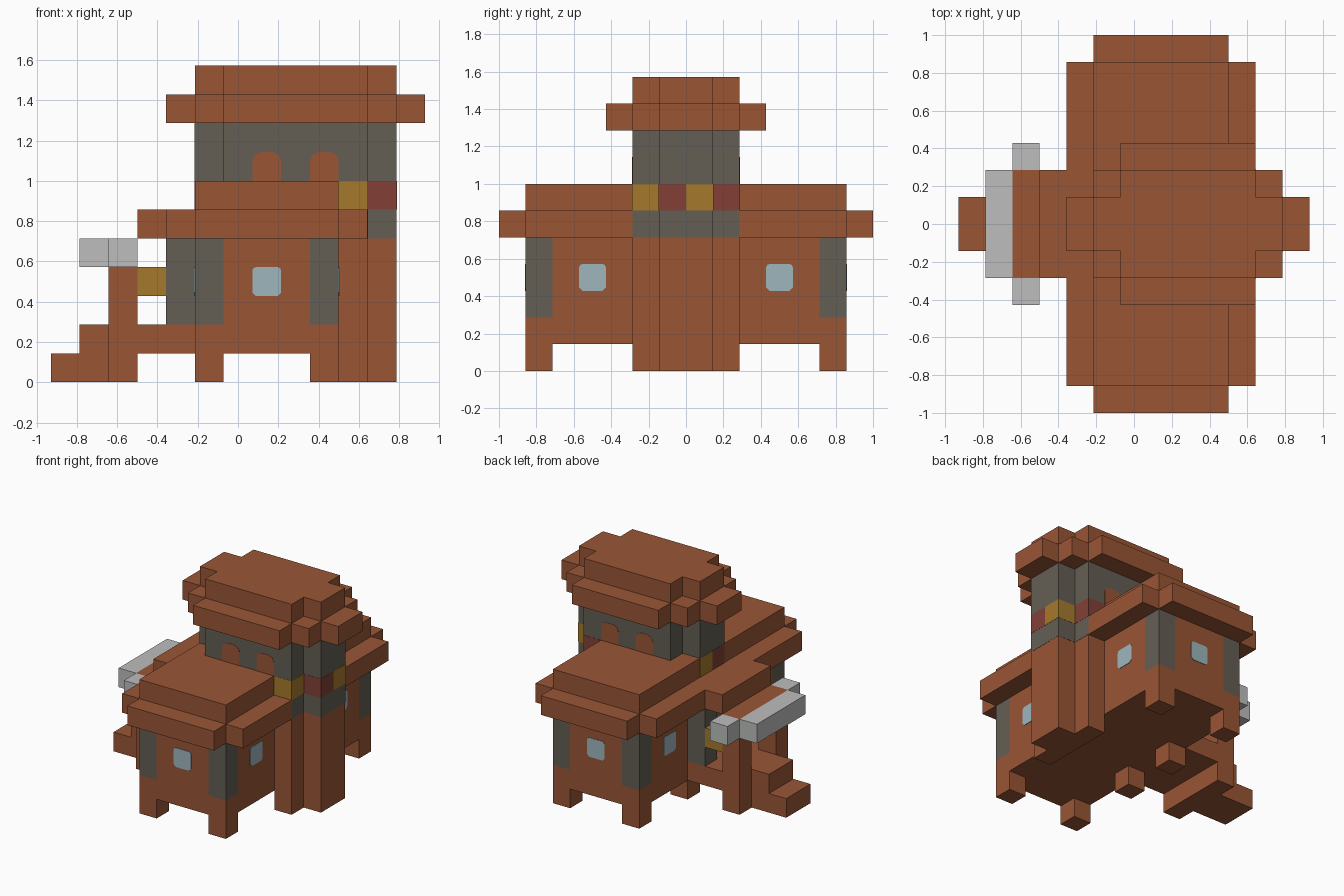
import bpy, bmesh
from mathutils import Vector

cube = bpy.data.objects.get("Cube")
if cube:
    bpy.data.objects.remove(cube)

U = 1 / 7                       # one block
MID = Vector((6.5, 7, 0))       # block coordinates of the model's centre


def material(name, rgb):
    m = bpy.data.materials.new(name)
    m.use_nodes = True
    m.diffuse_color = (*rgb, 1)
    m.node_tree.nodes["Principled BSDF"].inputs["Base Color"].default_value = (*rgb, 1)
    return m


BROWN = material("brown clay", (0.32, 0.092, 0.036))
STONE = material("dark stone", (0.127, 0.112, 0.089))
GOLD = material("gold", (0.376, 0.195, 0.025))
RED = material("dull red", (0.223, 0.051, 0.037))
GLASS = material("pale blue", (0.342, 0.468, 0.515))
STEEL = material("light grey", (0.503, 0.515, 0.503))


def prism(name, mat, outline, direction):
    """Extrude a flat outline, given in block coordinates, along a direction."""
    bm = bmesh.new()
    face = bm.faces.new([bm.verts.new((Vector(p) - MID) * U) for p in outline])
    new = bmesh.ops.extrude_face_region(bm, geom=[face])["geom"]
    verts = [v for v in new if isinstance(v, bmesh.types.BMVert)]
    bmesh.ops.translate(bm, verts=verts, vec=Vector(direction) * U)
    bmesh.ops.recalc_face_normals(bm, faces=bm.faces)
    mesh = bpy.data.meshes.new(name)
    bm.to_mesh(mesh)
    bm.free()
    mesh.materials.append(mat)
    obj = bpy.data.objects.new(name, mesh)
    bpy.context.collection.objects.link(obj)
    return obj


def stepped(name, mat, x, y, z, steps=0, grow=0.0):
    """Block whose four corners are cut back in a staircase of unit steps."""
    corner = []
    for i in range(steps + 1):
        corner.append((i, steps - i))
        if i < steps:
            corner.append((i + 1, steps - i))
    x0, x1, y0, y1 = x[0] - grow, x[1] + grow, y[0] - grow, y[1] + grow
    back = corner[::-1]
    pts = [(x0 + a, y0 + b) for a, b in corner]
    pts += [(x1 - a, y0 + b) for a, b in back]
    pts += [(x1 - a, y1 - b) for a, b in corner]
    pts += [(x0 + a, y1 - b) for a, b in back]
    flat = list(dict.fromkeys((a, b, z[0]) for a, b in pts))
    return prism(name, mat, flat, (0, 0, z[1] - z[0]))


def block(name, mat, x, y, z, size=1, height=1, grow=0.0):
    return stepped(name, mat, (x, x + size), (y, y + size), (z, z + height), grow=grow)


def plate(name, mat, axis, wall, start, z, top, bottom):
    """Thin pane one block wide on a wall, with cut corners."""
    s, e = start, start + 1
    shape = [(s + bottom, z), (e - bottom, z), (e, z + bottom), (e, z + 1 - top),
             (e - top * 0.3, z + 1 - top * 0.3), (e - top, z + 1), (s + top, z + 1),
             (s + top * 0.3, z + 1 - top * 0.3), (s, z + 1 - top), (s, z + bottom)]
    if not bottom:
        del shape[2], shape[-1]
        shape[0], shape[1] = (s, z), (e, z)
    t = 0.025
    if axis == "y":
        prism(name, mat, [(a, wall - t, b) for a, b in shape], (0, 2 * t, 0))
    else:
        prism(name, mat, [(wall - t, a, b) for a, b in shape], (2 * t, 0, 0))


# House: floor, walls, corner posts, legs and roof
stepped("house_floor", BROWN, (5, 10), (1, 13), (1, 2))
stepped("house_walls", BROWN, (5, 10), (1, 13), (2, 5), steps=1)
for x in (5, 9):
    for y in (1, 12):
        block("corner_post", STONE, x, y, 2, height=3)
        block("corner_leg", BROWN, x, y, 0)
for y in (5, 8):
    block("middle_leg", BROWN, 5, y, 0)
stepped("roof_eave", BROWN, (4, 11), (0, 14), (5, 6), steps=1)
stepped("roof_top", BROWN, (5, 10), (1, 13), (6, 7))

# House windows
for wall in (1, 13):
    plate("end_window", GLASS, "y", wall, 7, 3, 0.12, 0.12)
for wall in (5, 10):
    for y in (3, 10):
        plate("side_window", GLASS, "x", wall, y, 3, 0.12, 0.12)

# Tower: foot, body, coloured band, windows and hat-like roof
stepped("tower_foot", BROWN, (10, 11), (5, 9), (0, 5))
stepped("tower_foot_front", BROWN, (11, 12), (6, 8), (0, 5))
stepped("tower_body", STONE, (5, 12), (5, 9), (5, 9), steps=1, grow=0.01)
for x, y, mat in ((10, 5, GOLD), (11, 6, RED), (11, 7, GOLD), (10, 8, RED),
                  (5, 7, GOLD), (5, 6, RED)):
    inset = 0.01 if y in (6, 7) else 0
    side = (x, x + 1 + 0.02) if x > 5 else (x - 0.02, x + 1)
    low = y - 0.02 if y in (5, 6) else y
    high = y + 1.02 if y in (7, 8) else y + 1
    stepped("band_block", mat, side, (low, high), (6, 7))
for wall in (5, 9):
    for x in (7, 9):
        plate("tower_window", BROWN, "y", wall, x, 7, 0.3, 0)
stepped("tower_brim", BROWN, (4, 13), (4, 10), (9, 10), steps=2)
stepped("tower_cap", BROWN, (5, 12), (5, 9), (10, 11), steps=1)

# Porch: floor, steps, posts, lanterns and canopy
stepped("porch_floor", BROWN, (2, 5), (5, 9), (1, 2))
stepped("lower_step", BROWN, (0, 3), (6, 8), (0, 1))
stepped("upper_step", BROWN, (1, 2), (6, 8), (1, 2))
for y in (5, 8):
    block("porch_post_foot", BROWN, 2, y, 0)
    block("porch_post", BROWN, 2, y, 2, height=2)
    block("door_post", STONE, 4, y, 2, height=3)
    block("lantern", GOLD, 3, y, 3)
stepped("porch_roof", BROWN, (3, 4), (5, 9), (5, 6))
stepped("canopy_middle", BROWN, (2, 3), (5, 9), (4, 5))
stepped("canopy_front", STEEL, (1, 2), (5, 9), (4, 5))
for y in (4, 9):
    block("canopy_end", STEEL, 2, y, 4)
